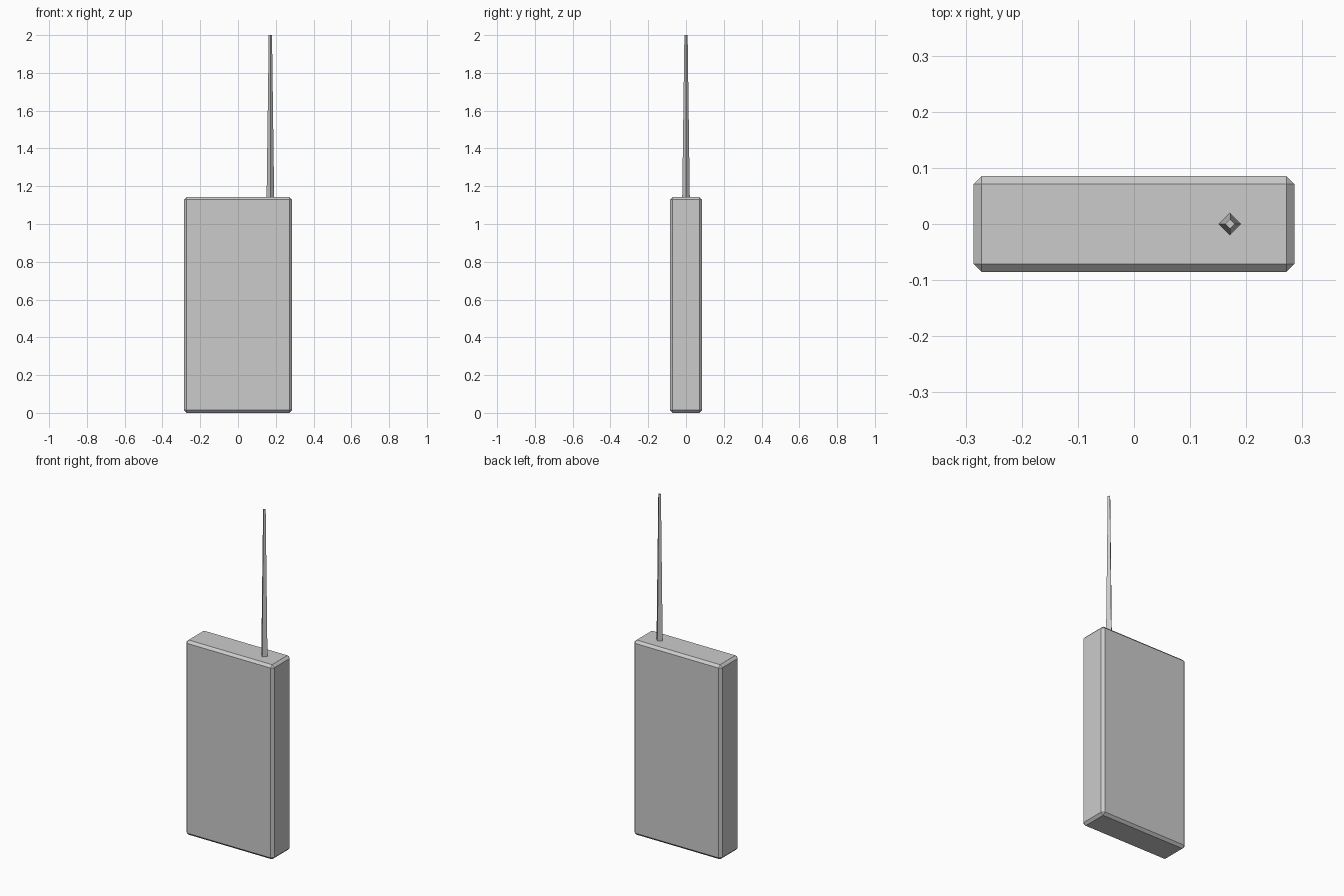
import bpy

if "Cube" in bpy.data.objects:
    bpy.data.objects.remove(bpy.data.objects["Cube"])

W, D, H = 0.5714, 0.1714, 1.1429   # body size
TOP = 2.0                          # antenna tip height

# Handset body: box with chamfered edges
bpy.ops.mesh.primitive_cube_add(size=1, location=(0, 0, H / 2))
body = bpy.context.object
body.name = "body"
body.scale = (W, D, H)
bpy.ops.object.transform_apply(location=False, rotation=False, scale=True)
bevel = body.modifiers.new("chamfer", 'BEVEL')
bevel.width = 0.0143
bevel.segments = 1

# Antenna: tapered four-sided rod, corners facing x and y
bpy.ops.mesh.primitive_cone_add(vertices=4, radius1=0.02, radius2=0.0086,
                                depth=TOP - H, location=(0.1714, 0, (TOP + H) / 2))
bpy.context.object.name = "antenna"
